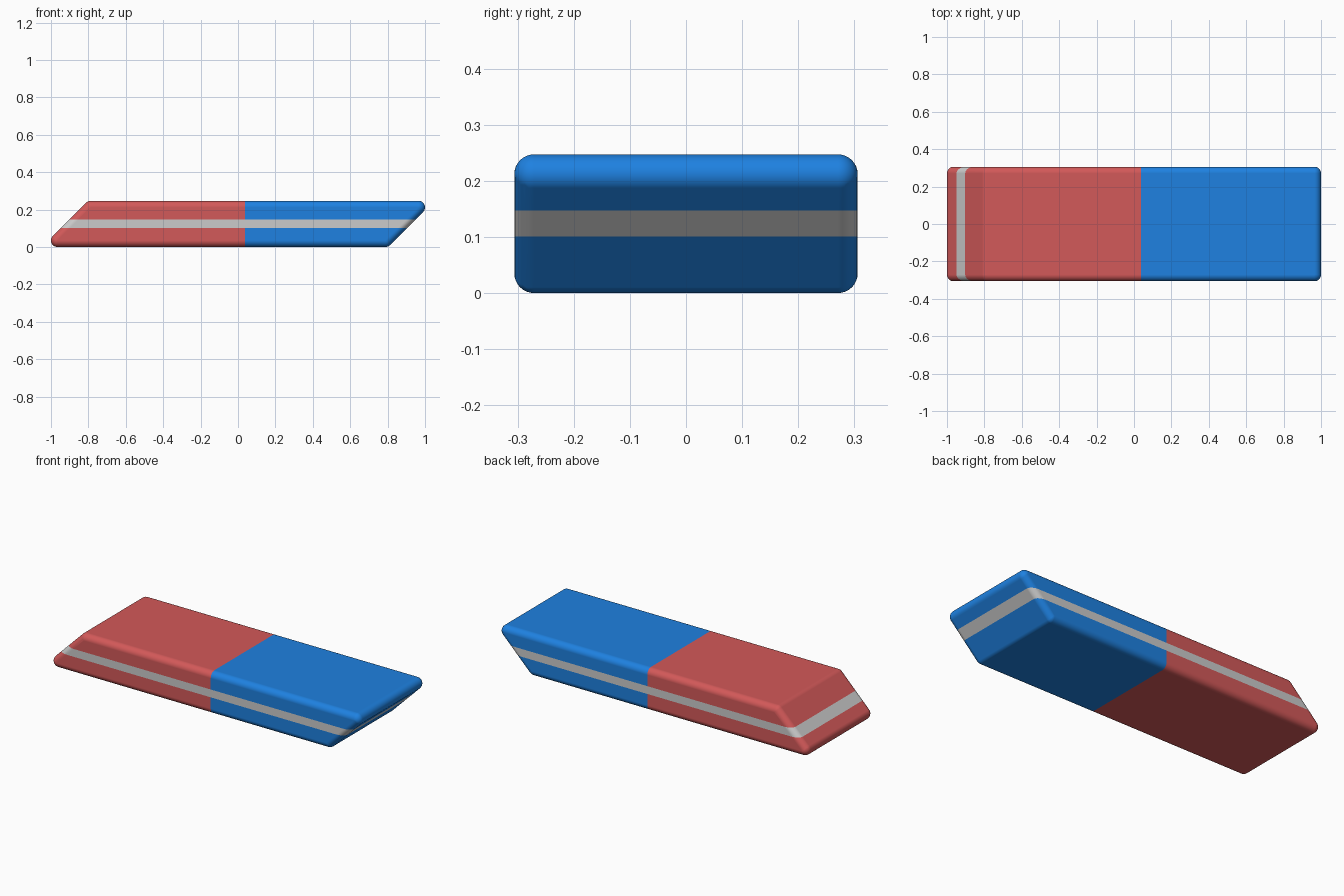
import bpy, bmesh
from math import radians
from mathutils import Matrix, Vector

if "Cube" in bpy.data.objects:
    bpy.data.objects.remove(bpy.data.objects["Cube"])

H, HALF_Y, R = 0.247, 0.306, 0.035   # height, half depth, edge rounding
SPLIT_X = 0.037                      # where red meets blue
BAND = (0.101, 0.147)                # stripe bottom and top


def material(name, rgb):
    m = bpy.data.materials.new(name)
    m.diffuse_color = (*rgb, 1)
    m.use_nodes = True
    m.node_tree.nodes["Principled BSDF"].inputs["Base Color"].default_value = m.diffuse_color
    return m


# Slanted block with rounded edges: hull around a small ball at each corner
bm = bmesh.new()
rise = H - 2 * R                     # 45 degree ends: run equals rise
for s in (-1, 1):
    for z, x in ((H / 2 + s * rise / 2, s * (1 - R)),
                 (H / 2 - s * rise / 2, s * (1 - R - rise))):
        for y in (-HALF_Y + R, HALF_Y - R):
            bmesh.ops.create_uvsphere(bm, u_segments=32, v_segments=16, radius=R,
                                      matrix=Matrix.Translation((x, y, z)))
hull = bmesh.ops.convex_hull(bm, input=bm.verts[:], use_existing_faces=False)
keep = {g for g in hull["geom"] if isinstance(g, bmesh.types.BMFace)}
bmesh.ops.delete(bm, geom=[f for f in bm.faces if f not in keep], context="FACES")
bmesh.ops.delete(bm, geom=[v for v in bm.verts if not v.link_faces], context="VERTS")
bmesh.ops.dissolve_limit(bm, angle_limit=radians(0.5), verts=bm.verts[:], edges=bm.edges[:])

# Cut the colour borders into the surface
for co, no in ((Vector((SPLIT_X, 0, 0)), Vector((1, 0, 0))),
               (Vector((0, 0, BAND[0])), Vector((0, 0, 1))),
               (Vector((0, 0, BAND[1])), Vector((0, 0, 1)))):
    bmesh.ops.bisect_plane(bm, geom=bm.verts[:] + bm.edges[:] + bm.faces[:],
                           dist=1e-6, plane_co=co, plane_no=no)
bmesh.ops.recalc_face_normals(bm, faces=bm.faces[:])

# Red half, blue half, grey stripe all the way round
for f in bm.faces:
    c = f.calc_center_median()
    on_side = abs(f.normal.z) < 0.99
    if on_side and BAND[0] < c.z < BAND[1]:
        f.material_index = 2
    else:
        f.material_index = int(c.x > SPLIT_X)
    f.smooth = True

mesh = bpy.data.meshes.new("eraser")
bm.to_mesh(mesh)
bm.free()
for name, rgb in (("red_rubber", (0.65, 0.10, 0.10)),
                  ("blue_rubber", (0.013, 0.22, 0.75)),
                  ("grey_stripe", (0.8, 0.8, 0.8))):
    mesh.materials.append(material(name, rgb))
eraser = bpy.data.objects.new("eraser", mesh)
bpy.context.collection.objects.link(eraser)

# Keep the large faces flat while the edges shade smoothly
wn = eraser.modifiers.new("flat_faces", "WEIGHTED_NORMAL")
wn.weight = 100
